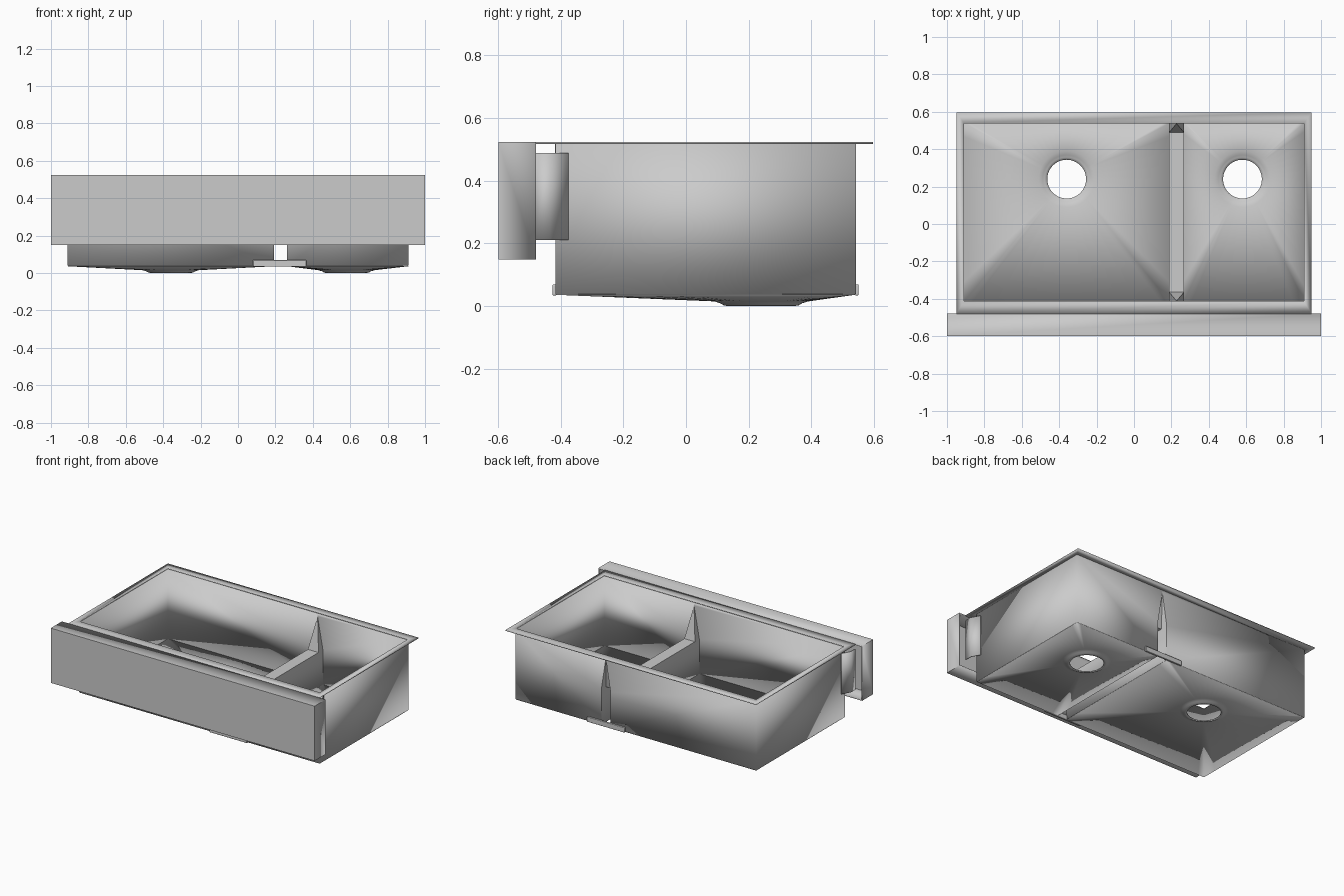
import bpy, bmesh, math

if "Cube" in bpy.data.objects:
    bpy.data.objects.remove(bpy.data.objects["Cube"])

SHEET = 0.006
Y0, Y1 = -0.415, 0.54          # bowl front and back walls
TOP, EDGE, DIV = 0.52, 0.04, 0.28
XL, XA, XB, XR = -0.91, 0.19, 0.265, 0.91
XM = (XA + XB) / 2


def finish(name, bm, thickness=0.0, bevel=0.0, offset=0.0):
    bmesh.ops.remove_doubles(bm, verts=bm.verts, dist=0.0005)
    bmesh.ops.recalc_face_normals(bm, faces=bm.faces)
    me = bpy.data.meshes.new(name)
    bm.to_mesh(me)
    bm.free()
    ob = bpy.data.objects.new(name, me)
    bpy.context.collection.objects.link(ob)
    bpy.context.view_layer.objects.active = ob
    for o in bpy.context.selected_objects:
        o.select_set(False)
    ob.select_set(True)
    bpy.ops.object.shade_smooth_by_angle(angle=math.radians(30))
    if thickness:
        m = ob.modifiers.new("sheet", 'SOLIDIFY')
        m.thickness, m.offset = thickness, offset
    if bevel:
        m = ob.modifiers.new("soft_edges", 'BEVEL')
        m.width, m.segments = bevel, 2
    return ob


def face(bm, *pts):
    return bm.faces.new([bm.verts.new(p) for p in pts])


def box(name, x0, x1, y0, y1, z0, z1, bevel=0.0):
    bm = bmesh.new()
    bmesh.ops.create_cube(bm, size=1)
    for v in bm.verts:
        v.co = ((x0 + x1) / 2 + v.co.x * (x1 - x0),
                (y0 + y1) / 2 + v.co.y * (y1 - y0),
                (z0 + z1) / 2 + v.co.z * (z1 - z0))
    return finish(name, bm, bevel=bevel)


# Bowl floors: rectangle sloping down to a round drain with a recessed lip
def floor(name, x0, x1, cx, cy):
    angles = [i * math.tau / 48 for i in range(48)]
    angles += [math.atan2(y - cy, x - cx) % math.tau for x in (x0, x1) for y in (Y0, Y1)]
    angles = sorted(set(angles))
    rings = [[]]
    for a in angles:
        c, s = math.cos(a), math.sin(a)
        tx = ((x1 if c > 0 else x0) - cx) / c if abs(c) > 1e-6 else 1e9
        ty = ((Y1 if s > 0 else Y0) - cy) / s if abs(s) > 1e-6 else 1e9
        t = min(tx, ty)
        rings[0].append((cx + c * t, cy + s * t, EDGE))
    for r, z in ((0.15, 0.019), (0.13, 0.013), (0.118, 0.006), (0.104, 0.004)):
        rings.append([(cx + r * math.cos(a), cy + r * math.sin(a), z) for a in angles])
    bm = bmesh.new()
    n = len(angles)
    for lo, hi in zip(rings, rings[1:]):
        for i in range(n):
            j = (i + 1) % n
            face(bm, lo[i], lo[j], hi[j], hi[i])
    finish(name, bm, SHEET)


floor("large_bowl_floor", XL, XA, -0.36, 0.24)
floor("small_bowl_floor", XB, XR, 0.58, 0.24)

# Bowl walls with low hollow divider and tapered notches at both of its ends
bm = bmesh.new()
for x in (XL, XR):
    face(bm, (x, Y0, EDGE), (x, Y1, EDGE), (x, Y1, TOP), (x, Y0, TOP))
for x in (XA, XB):
    face(bm, (x, Y0, EDGE), (x, Y1, EDGE), (x, Y1, DIV), (x, Y1 - 0.05, DIV),
         (x, Y0 + 0.05, DIV), (x, Y0, DIV))
for y, yi in ((Y0, Y0 + 0.05), (Y1, Y1 - 0.05)):
    apex = (XM, y, 0.5)
    for xo, xi in ((XL, XA), (XR, XB)):
        face(bm, (xo, y, EDGE), (xi, y, EDGE), (xi, y, DIV), apex, (XM, y, TOP), (xo, y, TOP))
        face(bm, apex, (xi, y, DIV), (xi, yi, DIV))
    face(bm, apex, (XA, yi, DIV), (XB, yi, DIV))
face(bm, (XA, Y0 + 0.05, DIV), (XB, Y0 + 0.05, DIV),
     (XB, Y1 - 0.05, DIV), (XA, Y1 - 0.05, DIV))
finish("bowl_walls", bm, SHEET)

# Flat rim around the opening
bm = bmesh.new()
outer = [(-0.95, -0.48), (0.95, -0.48), (0.95, 0.597), (-0.95, 0.597)]
inner = [(XL, Y0), (XR, Y0), (XR, Y1), (XL, Y1)]
for i in range(4):
    j = (i + 1) % 4
    face(bm, *[(x, y, 0.522) for x, y in (outer[i], outer[j], inner[j], inner[i])])
finish("rim", bm, SHEET)

# Apron front: folded sheet panel, open at the back
bm = bmesh.new()
bmesh.ops.create_cube(bm, size=1)
for v in bm.verts:
    v.co = (v.co.x * 2.0, -0.539 + v.co.y * 0.12, 0.3375 + v.co.z * 0.375)
back = [f for f in bm.faces if f.calc_center_median().y > -0.49]
bmesh.ops.delete(bm, geom=back, context='FACES')
apron = finish("apron_front", bm)
bm = bmesh.new()
bm.from_mesh(apron.data)
for f in bm.faces:      # make every fold face outwards before thickening
    f.normal_update()
    c = f.calc_center_median()
    if f.normal.dot((c.x, c.y + 0.539, c.z - 0.3375)) < 0:
        f.normal_flip()
bm.to_mesh(apron.data)
bm.free()
m = apron.modifiers.new("sheet", 'SOLIDIFY')
m.thickness, m.offset, m.use_even_offset = SHEET, -1, True

# Bent side brackets tying the apron to the bowl
for side, label in ((-1, "left"), (1, "right")):
    bm = bmesh.new()
    profile = [(0.945, -0.483), (0.945, -0.435), (0.914, -0.377)]
    for (xa, ya), (xb, yb) in zip(profile, profile[1:]):
        face(bm, (side * xa, ya, 0.212), (side * xb, yb, 0.212),
             (side * xb, yb, 0.49), (side * xa, ya, 0.49))
    finish(label + "_apron_bracket", bm, SHEET)

# Tie bars bridging the two bowls under the divider
for y, label in ((Y0 - 0.005, "front"), (Y1 + 0.005, "back")):
    box(label + "_tie_bar", 0.08, 0.365, y - 0.006, y + 0.006, 0.035, 0.07, 0.003)

# Settle the model exactly on the ground
bpy.context.view_layer.update()
dg = bpy.context.evaluated_depsgraph_get()
low = min((o.matrix_world @ v.co).z for o in bpy.data.objects
          for v in o.evaluated_get(dg).data.vertices)
for o in bpy.data.objects:
    o.location.z -= low
